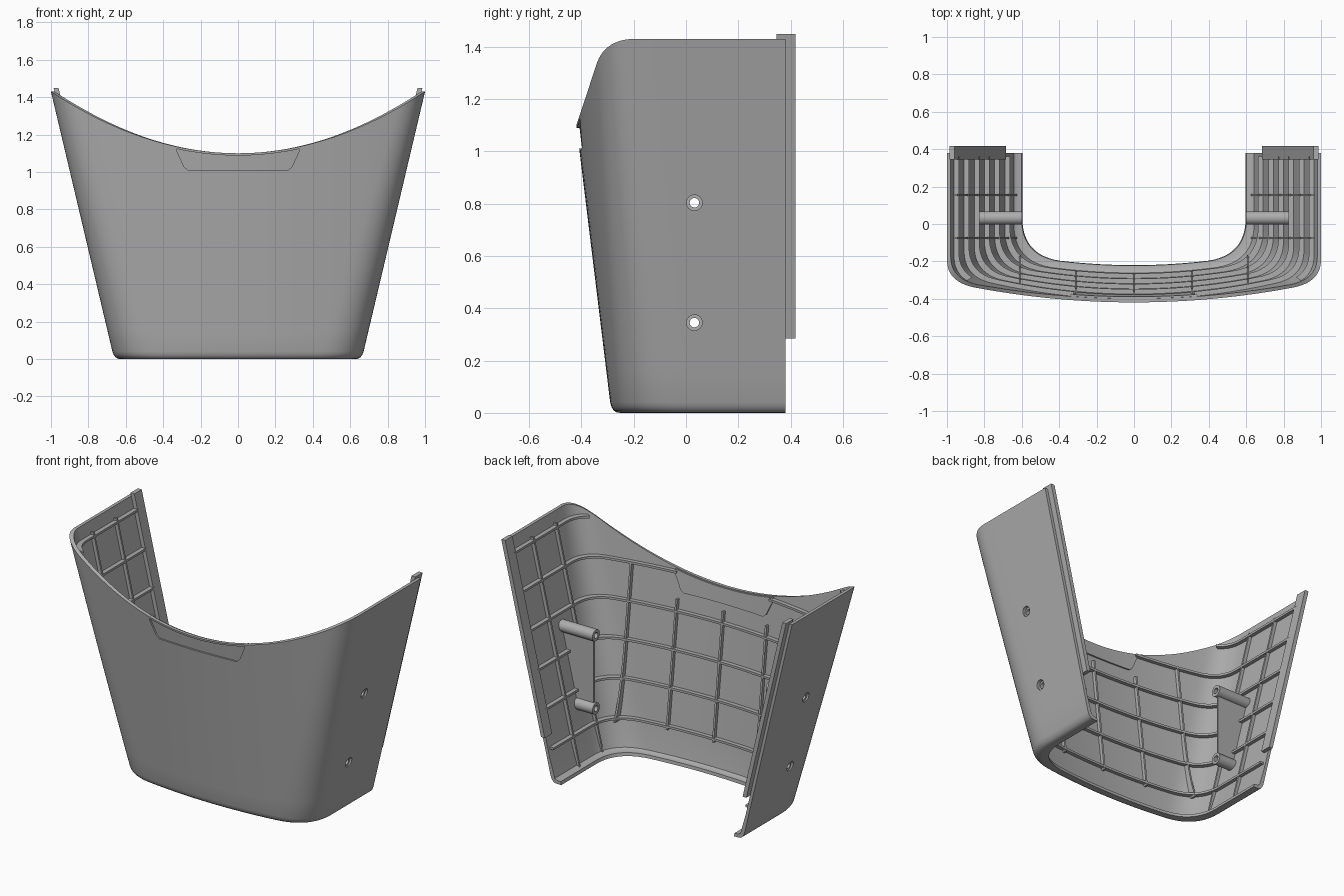
import bpy, bmesh, math
from mathutils import Vector

if "Cube" in bpy.data.objects:
    bpy.data.objects.remove(bpy.data.objects["Cube"], do_unlink=True)

grey = bpy.data.materials.new("mid grey plastic")
grey.use_nodes = True
GREY = (0.42, 0.42, 0.42, 1)
grey.diffuse_color = GREY
grey.node_tree.nodes["Principled BSDF"].inputs["Base Color"].default_value = GREY

BACK = 0.38     # rear edge of the side walls
WALL = 0.02     # shell thickness


def half_width(z):
    return 0.662 + 0.338 * z / 1.43


def rim(x):
    return 1.1 + 0.33 * x * x


def plan(z, inset=0.0, back=BACK):
    """U-shaped outline at height z, from the +x rear edge round to the -x one."""
    w = half_width(z) - inset
    r = 0.2 - 0.08 * z / 1.43

    def front(x):
        return -0.285 - 0.122 * z + inset + 0.15 * x * x
    a, b, c = Vector((w, front(w) + r)), Vector((w, front(w))), Vector((w - r, front(w - r)))
    half = [Vector((w, back)).lerp(a, i / 8) for i in range(8)]
    half += [a.lerp(b, t).lerp(b.lerp(c, t), t) for t in (i / 12 for i in range(12))]
    half += [Vector((x, front(x))) for x in (c.x * (1 - i / 14) for i in range(15))]
    return half + [Vector((-p.x, p.y)) for p in reversed(half[:-1])]


def front_y(x, z, inset):
    """Depth of the front wall at x, interpolated along the outline."""
    pts = plan(z, inset)
    for p, q in zip(pts, pts[1:]):
        if q.x <= x < p.x:
            return p.y + (q.y - p.y) * (x - p.x) / (q.x - p.x)
    return pts[len(pts) // 2].y


def loft(name, rings, closed=False):
    """Skin a row of equal closed rings into a solid."""
    bm = bmesh.new()
    rows = [[bm.verts.new(p) for p in ring] for ring in rings]
    n = len(rows[0])
    pairs = list(zip(rows, rows[1:]))
    if closed:
        pairs.append((rows[-1], rows[0]))
    else:
        bm.faces.new(rows[0])
        bm.faces.new(rows[-1])
    for a, b in pairs:
        for i in range(n):
            j = (i + 1) % n
            bm.faces.new((a[i], a[j], b[j], b[i]))
    bmesh.ops.recalc_face_normals(bm, faces=bm.faces)
    mesh = bpy.data.meshes.new(name)
    bm.to_mesh(mesh)
    bm.free()
    mesh.materials.append(grey)
    obj = bpy.data.objects.new(name, mesh)
    bpy.context.collection.objects.link(obj)
    return obj


def select(obj):
    bpy.ops.object.select_all(action='DESELECT')
    obj.select_set(True)
    bpy.context.view_layer.objects.active = obj


def cut(target, cutter):
    cutter.hide_render = True
    mod = target.modifiers.new("cut", 'BOOLEAN')
    mod.operation, mod.solver, mod.object = 'DIFFERENCE', 'EXACT', cutter
    select(target)
    bpy.ops.object.modifier_apply(modifier=mod.name)
    bpy.data.objects.remove(cutter, do_unlink=True)


# Shell: wall profile with rounded foot and inward flange, carried round the U
FOOT = [(0, 0.04), (0.003, 0.022), (0.01, 0.009), (0.02, 0.002), (0.035, 0),
        (0.065, 0), (0.065, 0.02), (0.04, 0.022), (0.027, 0.03)]
rings = []
for k in range(len(plan(0))):
    top = 1.2
    for _ in range(25):
        top = rim(plan(top)[k].x)
    levels = [top + (0.04 - top) * i / 12 for i in range(12)]
    profile = [(0, z) for z in levels] + FOOT + [(WALL, z) for z in reversed(levels)]
    rings.append([(*plan(z, d)[k], z) for d, z in profile])
shell = loft("shell", rings)


# Grip recess outside and its matching raised pad inside
def grip(name, d0, d1, grow, gap):
    out = []
    for i in range(-16, 17):
        x = i / 16 * (0.33 + grow)
        low = 1.01 - grow + 0.108 * max(0, (abs(x) - 0.28 - grow) / 0.05)
        high = rim(x) - gap
        out.append([(x, front_y(x, z, d), z)
                    for d, z in ((d0, low), (d1, low), (d1, high), (d0, high))])
    return loft(name, out)


cut(shell, grip("grip_cutter", -0.03, 0.011, 0, 0.012))
grip("grip_pad", 0.014, 0.03, 0.008, 0.004)

BOSS_Y = 0.032
BOSS_Z = (0.345, 0.803)


def circle(x, z, r, n=24):
    return [(x, BOSS_Y + r * math.cos(2 * math.pi * i / n),
             z + r * math.sin(2 * math.pi * i / n)) for i in range(n)]


for side, s in (("left", 1), ("right", -1)):
    # Screw bosses and counterbored holes
    for z, level in zip(BOSS_Z, ("lower", "upper")):
        w = half_width(z)
        cut(shell, loft("hole_cutter", [circle(s * (w + d), z, 0.03) for d in (-0.06, 0.06)]))
        x0, x1 = s * 0.6, s * (w - 0.014)
        skins = [circle(x, z, r) for x, r in
                 ((x0, 0.036), (x1, 0.036), (x1, 0.018), (x0, 0.018))]
        loft(f"{side}_{level}_boss", list(zip(*skins)), closed=True)
    # Web plate joining the bosses to the wall
    low, high = BOSS_Z
    outline = [(0.612, low + 0.03), (half_width(low + 0.03) - 0.012, low + 0.03),
               (half_width(high - 0.03) - 0.012, high - 0.03), (0.612, high - 0.03)]
    loft(f"{side}_boss_web",
         [[(s * x, BOSS_Y + d, z) for x, z in outline] for d in (-0.006, 0.006)])
    # Joining strip along the rear edge
    loft(f"{side}_rear_strip",
         [[(s * (half_width(z) - d), y, z) for d, y in
           ((0.019, 0.345), (0.019, 0.418), (0.045, 0.418), (0.045, 0.345))]
          for z in (0.285, 1.448)])
    # Upright ribs on the side wall
    for i, y in enumerate((0.155, -0.075)):
        loft(f"{side}_side_rib_{i + 1}",
             [[(s * (half_width(z) - d), y + e, z) for d, e in
               ((0.012, -0.006), (0.012, 0.006), (0.042, 0.006), (0.042, -0.006))]
              for z in (0.022, 1.37)])

# Upright ribs on the front wall
for i, x in enumerate((-0.61, -0.31, 0, 0.31, 0.61)):
    top = 1.12 if abs(x) > 0.5 else 0.96
    rings = []
    for k in range(13):
        z = 0.18 + (top - 0.18) * k / 12
        rings.append([(x + e, front_y(x, z, d), z) for d, e in
                      ((0.012, -0.006), (0.012, 0.006), (0.042, 0.006), (0.042, -0.006))])
    loft(f"front_rib_{i + 1}", rings)

# Level ribs round the inside, interrupted where the rim dips below them
for i in range(6):
    z = 0.2 + 0.23 * i
    outer, inner = plan(z, 0.012, 0.36), plan(z, 0.045, 0.36)
    runs = [[]]
    for p, q in zip(outer, inner):
        if rim(p.x) > z + 0.015:
            runs[-1].append([(*p, z - 0.007), (*q, z - 0.007), (*q, z + 0.007), (*p, z + 0.007)])
        elif runs[-1]:
            runs.append([])
    for k, run in enumerate(r for r in runs if len(r) > 1):
        loft(f"level_rib_{i + 1}_{k + 1}", run)

# Smooth the curved parts while keeping their edges sharp
for obj in list(bpy.context.scene.objects):
    if obj.type == 'MESH' and grey.name in obj.data.materials:
        select(obj)
        bpy.ops.object.shade_smooth_by_angle(angle=math.radians(30))
